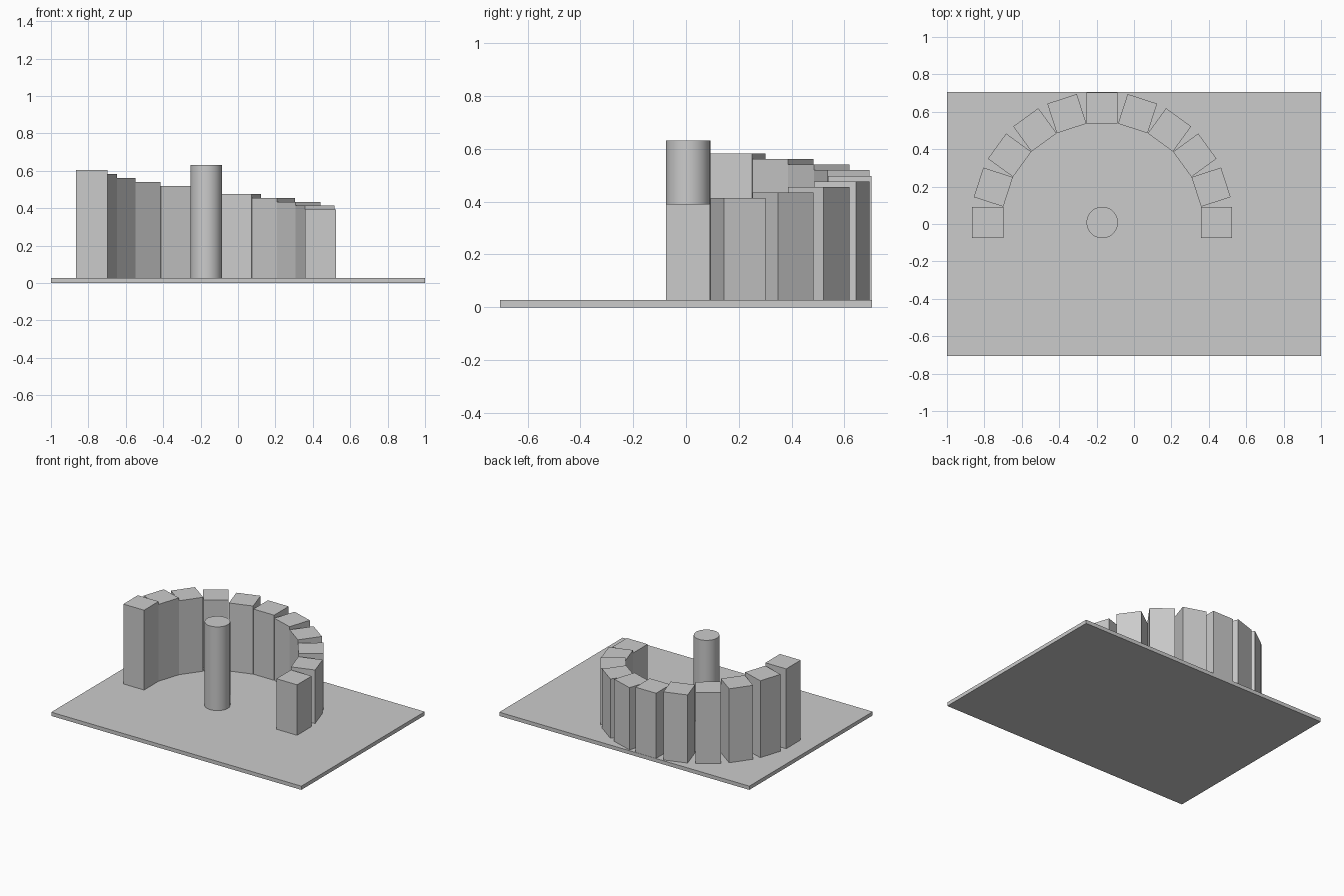
import bpy
from math import radians, cos, sin

if "Cube" in bpy.data.objects:
    bpy.data.objects.remove(bpy.data.objects["Cube"])

BASE_TOP = 0.027
CX, CY = -0.17, 0.008      # centre of the arc
RADIUS, SIDE = 0.612, 0.166


def box(name, x, y, z0, z1, sx, sy, angle=0.0):
    bpy.ops.mesh.primitive_cube_add(size=1, location=(x, y, (z0 + z1) / 2),
                                    rotation=(0, 0, angle))
    ob = bpy.context.object
    ob.name = name
    ob.scale = (sx, sy, z1 - z0)
    bpy.ops.object.transform_apply(location=False, rotation=False, scale=True)
    return ob


# Base plate
box("base_plate", 0, 0, 0, BASE_TOP, 2.0, 1.41)

# Semicircle of pillars, rising from right to left
for i in range(11):
    a = radians(18 * i)
    box(f"pillar_{i + 1}", CX + RADIUS * cos(a), CY + RADIUS * sin(a),
        BASE_TOP, 0.392 + 0.0212 * i, SIDE, SIDE, a)

# Central round column
top = 0.632
bpy.ops.mesh.primitive_cylinder_add(vertices=48, radius=0.084, depth=top - BASE_TOP,
                                    location=(CX, CY, (top + BASE_TOP) / 2))
bpy.context.object.name = "central_column"
bpy.ops.object.shade_smooth_by_angle(angle=radians(30))
